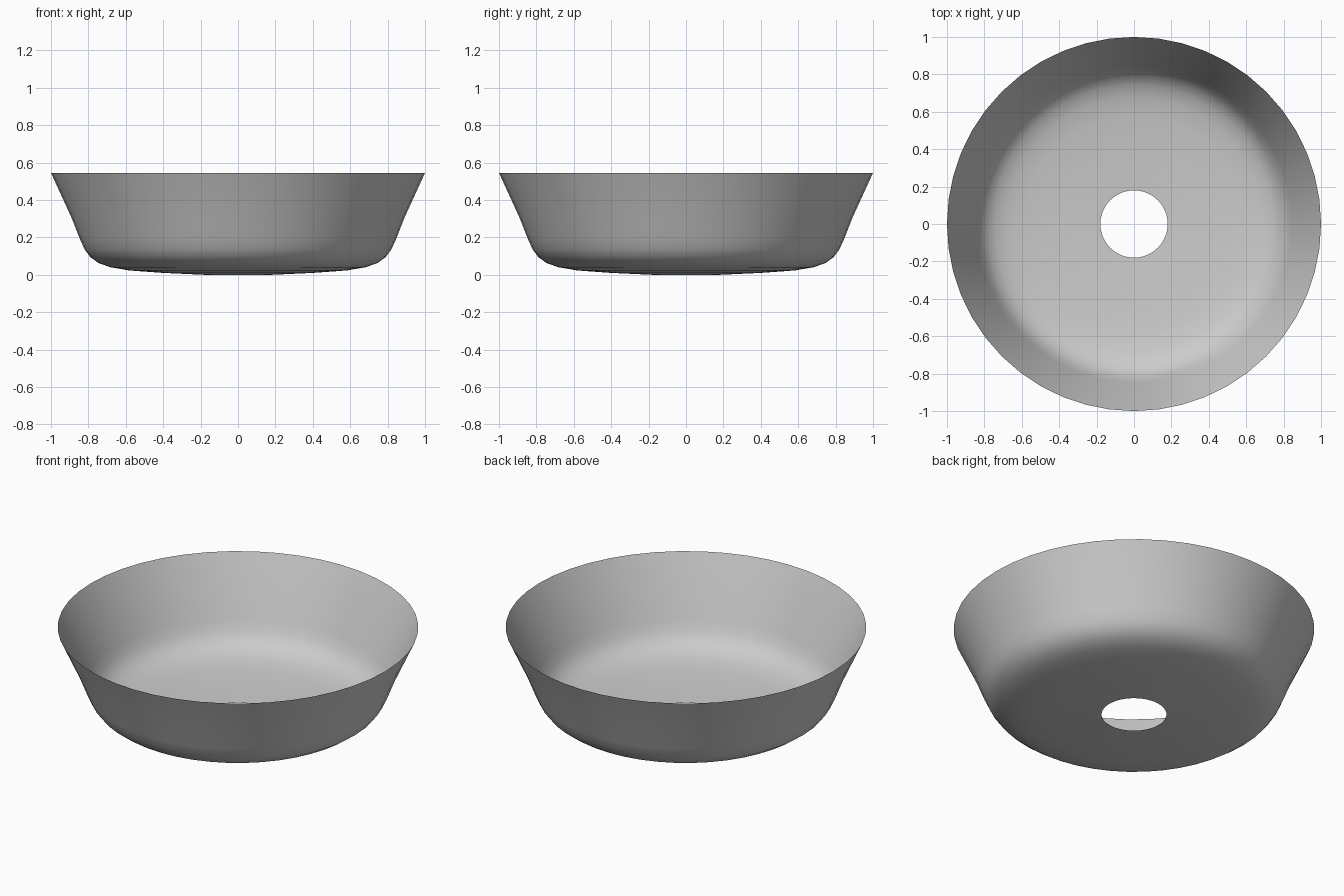
import bpy, bmesh, math

cube = bpy.data.objects.get("Cube")
if cube:
    bpy.data.objects.remove(cube, do_unlink=True)

SEGMENTS = 48

# Radius and height, from the drain hole to the rim
PROFILE = [(0.18, 0.0), (0.40, 0.01), (0.58, 0.023), (0.68, 0.04), (0.745, 0.062),
           (0.79, 0.095), (0.82, 0.135), (0.847, 0.195), (0.89, 0.305), (1.0, 0.545)]

# Plain grey finish
grey = bpy.data.materials.new("plain grey")
grey.use_nodes = True
colour = (0.6, 0.6, 0.6, 1)
grey.diffuse_color = colour
grey.node_tree.nodes["Principled BSDF"].inputs["Base Color"].default_value = colour

# Basin: one open, thin shell spun around the vertical axis
bm = bmesh.new()
verts = [bm.verts.new((r, 0, z)) for r, z in PROFILE]
edges = [bm.edges.new(pair) for pair in zip(verts, verts[1:])]
bmesh.ops.spin(bm, geom=verts + edges, cent=(0, 0, 0), axis=(0, 0, 1),
               angle=math.tau, steps=SEGMENTS, use_duplicate=False)
bmesh.ops.remove_doubles(bm, verts=bm.verts, dist=0.0005)
bmesh.ops.recalc_face_normals(bm, faces=bm.faces)

# Turn the shell so its wall faces outward
bm.faces.ensure_lookup_table()
wall = max(bm.faces, key=lambda f: f.calc_center_median().z)
if wall.normal.dot(wall.calc_center_median()) < 0:
    bmesh.ops.reverse_faces(bm, faces=bm.faces)
for face in bm.faces:
    face.smooth = True

mesh = bpy.data.meshes.new("basin")
bm.to_mesh(mesh)
bm.free()
mesh.materials.append(grey)
basin = bpy.data.objects.new("basin", mesh)
bpy.context.collection.objects.link(basin)
